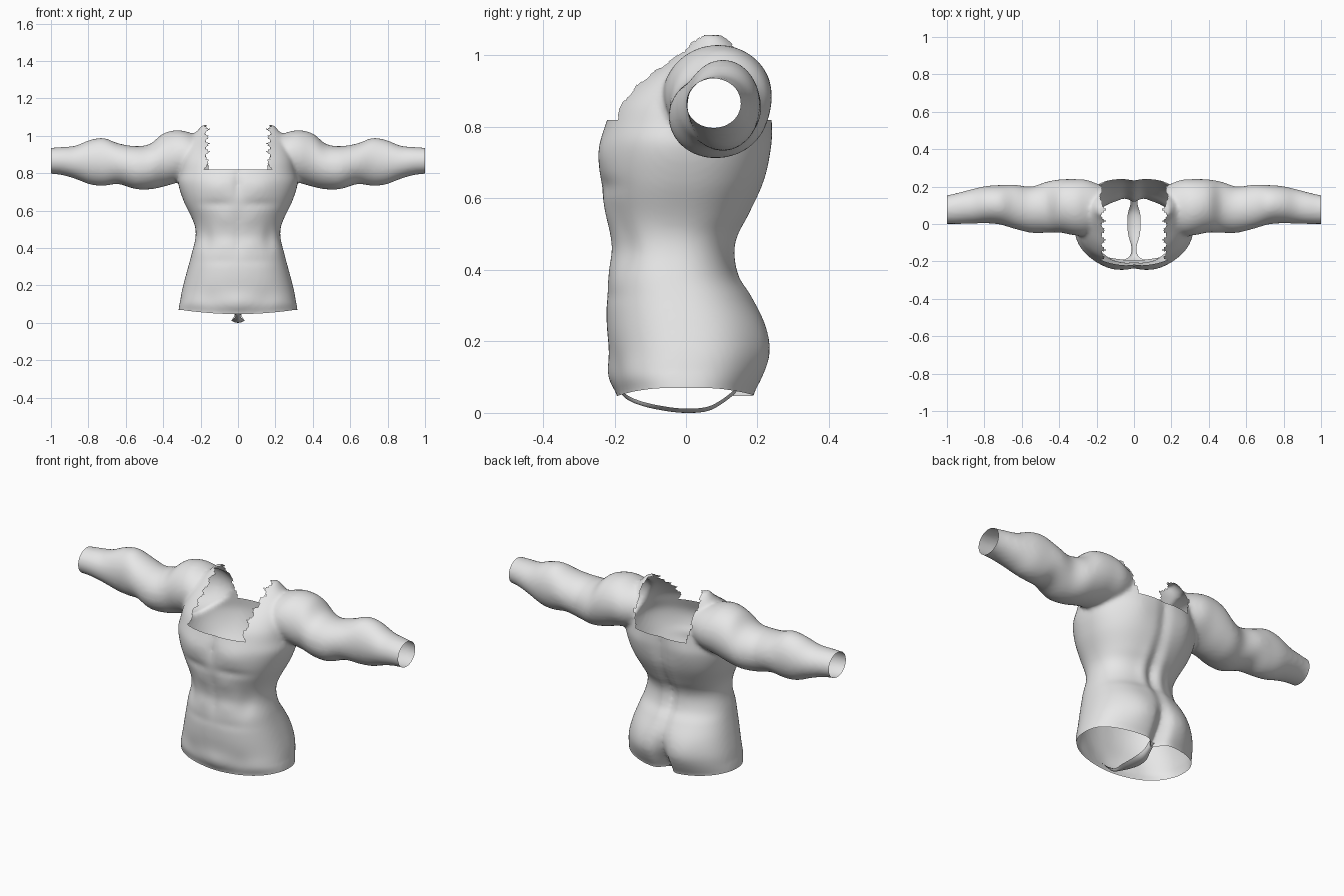
import bpy, bmesh, math

if "Cube" in bpy.data.objects:
    bpy.data.objects.remove(bpy.data.objects["Cube"], do_unlink=True)

skin = bpy.data.materials.new("plain grey")
skin.use_nodes = True
GREY = (0.8, 0.8, 0.8, 1)
skin.diffuse_color = GREY
skin.node_tree.nodes["Principled BSDF"].inputs["Base Color"].default_value = GREY


def sample(rows, t):
    """Smooth interpolation of a table whose first column is the position."""
    t = min(max(t, rows[0][0]), rows[-1][0])
    i = 0
    while i < len(rows) - 2 and t > rows[i + 1][0]:
        i += 1

    def slope(j, c):
        a, b = rows[max(j - 1, 0)], rows[min(j + 1, len(rows) - 1)]
        return (b[c] - a[c]) / (b[0] - a[0])

    a, b = rows[i], rows[i + 1]
    h = b[0] - a[0]
    u = (t - a[0]) / h
    out = []
    for c in range(1, len(a)):
        ease = u * u * (3 - 2 * u)
        out.append(a[c] + (b[c] - a[c]) * ease
                   + h * slope(i, c) * u * (1 - u) ** 2
                   - h * slope(i + 1, c) * u * u * (1 - u))
    return out


def loft(bm, rings):
    """Closed solid through a list of rings of points."""
    loops = [[bm.verts.new(p) for p in ring] for ring in rings]
    n = len(loops[0])
    for a, b in zip(loops, loops[1:]):
        for k in range(n):
            bm.faces.new((a[k], a[(k + 1) % n], b[(k + 1) % n], b[k]))
    bm.faces.new(loops[0][::-1])
    bm.faces.new(loops[-1])


def finish(name, bm):
    mesh = bpy.data.meshes.new(name)
    bm.to_mesh(mesh)
    bm.free()
    mesh.materials.append(skin)
    obj = bpy.data.objects.new(name, mesh)
    bpy.context.collection.objects.link(obj)
    bpy.ops.object.select_all(action="DESELECT")
    obj.select_set(True)
    bpy.context.view_layer.objects.active = obj
    return obj


def power(v, e):
    return math.copysign(abs(v) ** e, v)


def gauss(d, width):
    return math.exp(-(d / width) ** 2)


# Torso: height, half width, front y, back y
TORSO = [
    (.05, .318, -.19, .19), (.1, .312, -.212, .212), (.17, .3, -.215, .23),
    (.25, .28, -.222, .22), (.33, .258, -.222, .18), (.38, .245, -.217, .145),
    (.45, .228, -.207, .13), (.5, .227, -.213, .142), (.55, .242, -.222, .172),
    (.65, .29, -.24, .22), (.75, .32, -.238, .24), (.81, .31, -.225, .242),
    (.87, .3, -.2, .238), (.93, .28, -.145, .222), (.99, .25, -.06, .185),
    (1.03, .215, -.01, .16), (1.06, .19, .02, .12)]

# Arm: distance out, top z, bottom z, front y, back y
ARM = [
    (.14, .98, .79, 0, .19), (.25, 1.015, .765, -.06, .235),
    (.32, 1.03, .75, -.06, .24), (.4, 1.012, .728, -.045, .238),
    (.47, .957, .714, -.047, .225), (.55, .945, .716, -.047, .2),
    (.64, .96, .742, -.025, .21), (.72, .988, .733, -.002, .208),
    (.79, .978, .74, .004, .203), (.87, .947, .77, .002, .185),
    (.94, .94, .79, 0, .167), (1.0, .936, .797, 0, .154), (1.04, .936, .797, 0, .154)]

# Muscle relief: side x, height, width, tallness, amount
FRONT_RELIEF = [
    (.12, .73, .09, .055, .012), (0, .75, .02, .08, -.012),
    (.12, .635, .1, .02, -.009), (.07, .56, .05, .04, .005),
    (.17, .46, .03, .07, -.014), (0, .47, .015, .12, -.005),
    (.07, .42, .05, .04, .005), (.1, .33, .12, .02, -.004),
    (.15, .12, .06, .05, -.008), (0, .1, .05, .05, .006)]
BACK_RELIEF = [
    (0, .02, .035, .17, -.07), (.13, .17, .08, .1, .014),
    (0, .5, .03, .17, -.015), (.05, .45, .03, .12, .01),
    (0, .76, .03, .12, -.012), (.15, .75, .07, .08, .008)]


def torso_ring(z, count=112):
    half, front, back = sample(TORSO, z)
    mid, depth = (front + back) / 2, (back - front) / 2
    ring = []
    for k in range(count):
        a = math.tau * k / count
        x = half * power(math.cos(a), .86)
        side = power(math.sin(a), .86)
        y = mid + depth * side
        relief = BACK_RELIEF if side > 0 else FRONT_RELIEF
        bump = sum(amt * gauss(abs(x) - px, w) * gauss(z - pz, h)
                   for px, pz, w, h, amt in relief)
        ring.append((x, y + bump * side, z))
    return ring


def arm_ring(x, sign, count=56):
    top, low, front, back = sample(ARM, x)
    ring = []
    for k in range(count):
        a = sign * math.tau * k / count
        ring.append((sign * x, (front + back) / 2 + (back - front) / 2 * math.cos(a),
                     (top + low) / 2 + (top - low) / 2 * math.sin(a)))
    return ring


# Torso and both arms, fused into one skin
bm = bmesh.new()
loft(bm, [torso_ring(-.03 + .0125 * i) for i in range(88)])
for sign in (1, -1):
    loft(bm, [arm_ring(.14 + .0125 * i, sign) for i in range(73)])
bmesh.ops.recalc_face_normals(bm, faces=bm.faces)
body = finish("muscular_torso", bm)
fuse = body.modifiers.new("fuse", "REMESH")
fuse.mode = "VOXEL"
fuse.voxel_size = .011
soft = body.modifiers.new("soften", "SMOOTH")
soft.factor = .5
soft.iterations = 6
for mod in ("fuse", "soften"):
    bpy.ops.object.modifier_apply(modifier=mod)

# Open the wrists, the leg line and the collar
LEG, COLLAR, NECK = .047, .82, .165
bm = bmesh.new()
bm.from_mesh(body.data)


def slice_at(co, no, remove=False):
    bmesh.ops.bisect_plane(bm, geom=bm.verts[:] + bm.edges[:] + bm.faces[:],
                           plane_co=co, plane_no=no, clear_outer=remove)


slice_at((1, 0, 0), (1, 0, 0), True)
slice_at((-1, 0, 0), (-1, 0, 0), True)
slice_at((0, 0, LEG), (0, 0, -1), True)
slice_at((0, 0, COLLAR), (0, 0, 1))


def in_collar(face):
    c = face.calc_center_median()
    tooth = abs(((c.y + c.z * .6) / .075) % 1 - .5)
    return c.z > COLLAR and abs(c.x) < NECK - .012 + .05 * tooth


bmesh.ops.delete(bm, geom=[f for f in bm.faces if in_collar(f)], context="FACES")

# Leg line rises towards the hips
for v in bm.verts:
    if v.co.z < .12:
        fade = (.12 - v.co.z) / (.12 - LEG)
        v.co.z += .022 * fade * min(1, abs(v.co.x) / .3) ** 2
bm.to_mesh(body.data)
bm.free()
bpy.ops.object.shade_smooth_by_angle(angle=math.radians(50))

# Crotch strip between the leg openings: y, height, half width
STRIP = [
    (-.195, .075, .06), (-.175, .045, .025), (-.13, .022, .013), (-.06, .006, .03),
    (0, 0, .036), (.06, .005, .032), (.1, .025, .02), (.145, .06, .018)]
bm = bmesh.new()
rows = []
for i in range(29):
    y = -.195 + .34 * i / 28
    z, half = sample(STRIP, y)
    rows.append([bm.verts.new((half * s / 4, y, max(z, 0) + .012 * (s / 4) ** 2))
                 for s in range(-4, 5)])
for a, b in zip(rows, rows[1:]):
    for k in range(8):
        bm.faces.new((a[k], b[k], b[k + 1], a[k + 1]))
finish("crotch_strip", bm)
bpy.ops.object.shade_smooth_by_angle(angle=math.radians(60))
